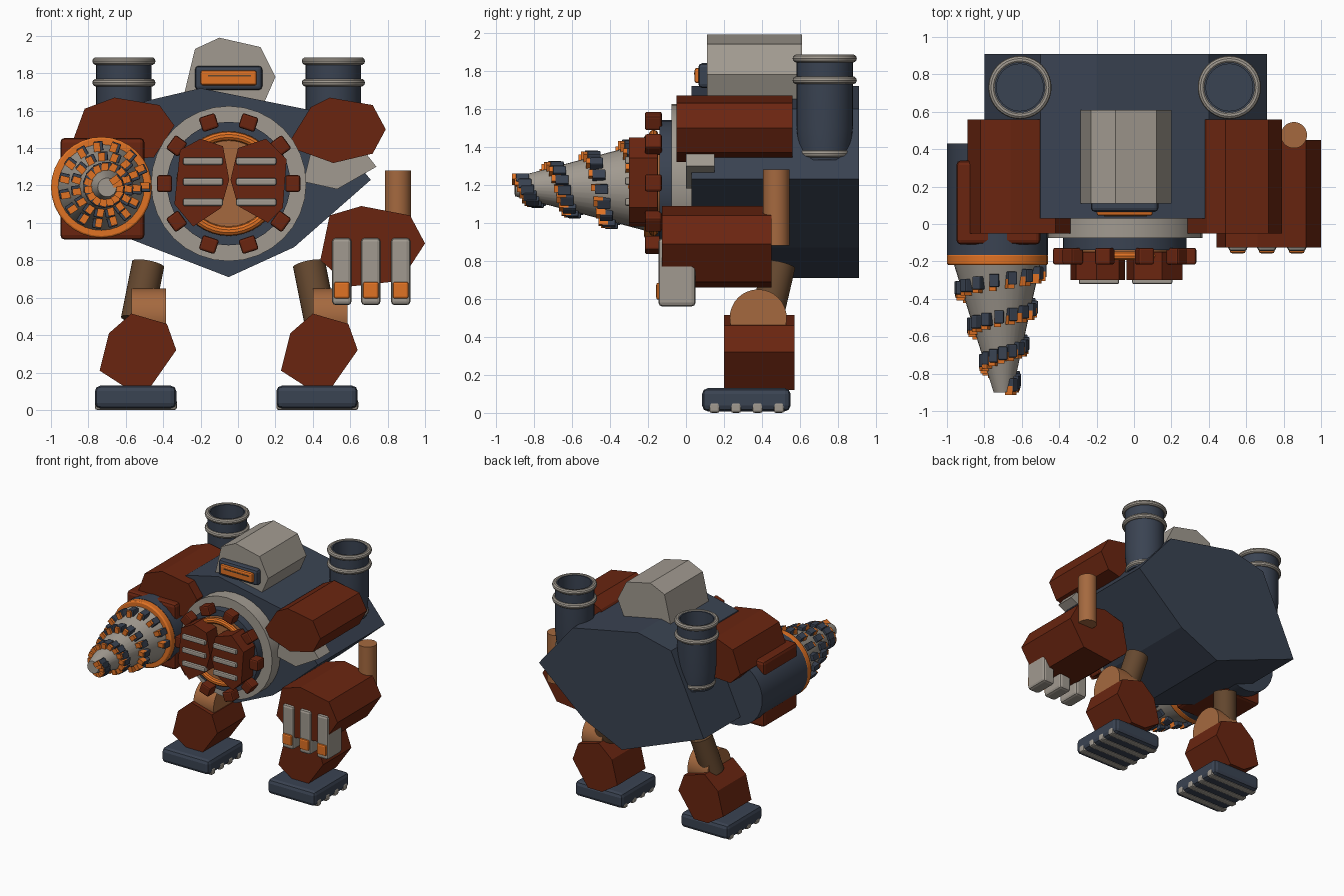
import bpy
import bmesh
import math
from mathutils import Vector, Matrix

cube = bpy.data.objects.get("Cube")
if cube:
    bpy.data.objects.remove(cube, do_unlink=True)


def material(name, hex_colour):
    srgb = [int(hex_colour[i:i + 2], 16) / 255 for i in (0, 2, 4)]
    col = [c / 12.92 if c <= 0.04 else ((c + 0.055) / 1.055) ** 2.4 for c in srgb] + [1]
    m = bpy.data.materials.new(name)
    m.use_nodes = True
    m.diffuse_color = col
    m.node_tree.nodes["Principled BSDF"].inputs["Base Color"].default_value = col
    return m


RED = material("rust red", "6A2510")
BLUE = material("slate blue", "3A4352")
GREY = material("warm grey", "A19A90")
ORANGE = material("bright orange", "E07224")
COPPER = material("copper", "A5693F")
BROWN = material("dark bronze", "65482F")


def finish(name, bm, mat, bevel=0, smooth=False):
    bmesh.ops.recalc_face_normals(bm, faces=bm.faces)
    me = bpy.data.meshes.new(name)
    bm.to_mesh(me)
    bm.free()
    me.materials.append(mat)
    ob = bpy.data.objects.new(name, me)
    bpy.context.collection.objects.link(ob)
    if bevel:
        mod = ob.modifiers.new("bevel", 'BEVEL')
        mod.width = bevel
        mod.segments = 2
    if smooth:
        bpy.ops.object.select_all(action='DESELECT')
        ob.select_set(True)
        bpy.context.view_layer.objects.active = ob
        bpy.ops.object.shade_smooth_by_angle(angle=math.radians(35))
    return ob


def prism(name, pts, y0, y1, mat, bevel=0):
    """Outline in the front plane, extruded in depth."""
    bm = bmesh.new()
    face = bm.faces.new([bm.verts.new((x, y0, z)) for x, z in pts])
    ext = bmesh.ops.extrude_face_region(bm, geom=[face])
    verts = [v for v in ext["geom"] if isinstance(v, bmesh.types.BMVert)]
    bmesh.ops.translate(bm, vec=(0, y1 - y0, 0), verts=verts)
    return finish(name, bm, mat, bevel)


def add_box(bm, matrix, size):
    bmesh.ops.create_cube(bm, size=1, matrix=matrix @ Matrix.Diagonal((*size, 1)))


def box(name, x, y, z, mat, bevel=0):
    """Box from three (low, high) ranges."""
    bm = bmesh.new()
    centre = [(a + b) / 2 for a, b in (x, y, z)]
    add_box(bm, Matrix.Translation(centre), [b - a for a, b in (x, y, z)])
    return finish(name, bm, mat, bevel)


def rod(name, p, q, r1, mat, r2=None, bevel=0):
    p, q = Vector(p), Vector(q)
    bm = bmesh.new()
    turn = (q - p).to_track_quat('Z', 'Y').to_matrix().to_4x4()
    bmesh.ops.create_cone(bm, cap_ends=True, segments=32, radius1=r1,
                          radius2=r1 if r2 is None else r2, depth=(q - p).length,
                          matrix=Matrix.Translation((p + q) / 2) @ turn)
    return finish(name, bm, mat, bevel, True)


def lathe(name, profile, centre, mat, axis='Z'):
    """Spin a closed (radius, height) profile around an axis."""
    bm = bmesh.new()
    ring = [bm.verts.new((r, 0, h)) for r, h in profile]
    edges = [bm.edges.new((ring[i - 1], ring[i])) for i in range(len(ring))]
    bmesh.ops.spin(bm, geom=ring + edges, cent=(0, 0, 0), axis=(0, 0, 1),
                   angle=math.tau, steps=40, use_duplicate=False)
    bmesh.ops.remove_doubles(bm, verts=bm.verts, dist=0.0005)
    if axis == 'Y':
        bm.transform(Matrix.Rotation(math.pi / 2, 4, 'X'))
    bm.transform(Matrix.Translation(centre))
    return finish(name, bm, mat, 0, True)


def hoop(name, centre, major, minor, mat, axis='Z'):
    prof = [(major + minor * math.cos(a * math.tau / 10),
             minor * math.sin(a * math.tau / 10)) for a in range(10)]
    return lathe(name, prof, centre, mat, axis)


# Torso and head
prism("torso", [(-.2, 1.72), (.4, 1.6), (.71, 1.23), (.3, .87), (-.05, .71),
                (-.8, 1.0), (-.5, 1.65)], .03, .91, BLUE)
prism("head", [(-.29, 1.68), (-.23, 1.93), (-.1, 1.99), (.12, 1.94), (.2, 1.78),
               (.13, 1.62)], .11, .61, GREY)
box("visor_frame", (-.23, .13), (.065, .14), (1.71, 1.84), BLUE, .02)
box("visor_lens", (-.2, .1), (.045, .09), (1.735, 1.815), ORANGE, .012)
box("visor_slot", (-.16, .07), (.041, .047), (1.782, 1.79), BROWN)

# Chest furnace
CX, CZ = -.05, 1.21


def chest(y):
    return Vector((CX, y, CZ))


rod("chest_plate", chest(.06), chest(-.075), .415, GREY)
lathe("furnace_drum", [(.33, 0), (.33, .14), (.28, .14), (.28, 0)], chest(0), BLUE, 'Y')
rod("furnace_core", chest(0), chest(-.12), .285, COPPER)
hoop("furnace_rim", chest(-.17), .255, .025, ORANGE, 'Y')
rod("furnace_hub", chest(-.1), chest(-.17), .23, COPPER)
bolts = bmesh.new()
for k in range(10):
    spin = Matrix.Rotation(k * math.tau / 10, 4, 'Y')
    add_box(bolts, Matrix.Translation(chest(-.172)) @ spin @ Matrix.Translation((.343, 0, 0)),
            (.08, .09, .09))
finish("furnace_bolts", bolts, RED, .012)
prism("right_jaw", [(-.31, 1.39), (-.2, 1.45), (-.08, 1.41), (-.047, 1.23), (-.09, 1.08),
                    (-.24, .98), (-.34, 1.1)], -.3, -.15, RED)
prism("left_jaw", [(0, 1.4), (.15, 1.45), (.26, 1.34), (.24, 1.08), (.16, 1),
                   (0, 1.09), (-.04, 1.23)], -.3, -.15, RED)
for i in range(3):
    z = 1.11 + .11 * i
    for side, x in (("right", -.295), ("left", -.01)):
        box(f"{side}_jaw_bar_{i + 1}", (x, x + .215), (-.322, -.28), (z - .02, z + .02),
            GREY, .01)

# Exhaust stacks
for side, x in (("right", -.61), ("left", .51)):
    lathe(f"{side}_stack", [(0, 1.33), (.13, 1.33), (.148, 1.5), (.148, 1.88), (.125, 1.88),
                            (.125, 1.72), (0, 1.72)], (x, .73, 0), BLUE)
    for n, z, r in (("top", 1.865, .148), ("middle", 1.75, .148), ("base", 1.365, .125)):
        hoop(f"{side}_stack_{n}_ring", (x, .73, z), r, .021, GREY)

# Shoulders
prism("right_shoulder", [(-.89, 1.42), (-.82, 1.61), (-.66, 1.67), (-.42, 1.63),
                         (-.34, 1.52), (-.45, 1.35), (-.8, 1.33)], -.05, .56, RED)
prism("left_shoulder", [(.39, 1.62), (.49, 1.67), (.72, 1.63), (.79, 1.5), (.72, 1.37),
                        (.51, 1.32), (.26, 1.41)], -.05, .56, RED)
prism("left_shoulder_bracket", [(.35, 1.22), (.53, 1.18), (.74, 1.3), (.67, 1.39),
                                (.4, 1.42)], .0, .15, GREY)

# Drill arm
DX, DZ = -.73, 1.19
rod("drill_barrel", (DX, .43, DZ), (DX, -.165, DZ), .27, BLUE)
box("drill_housing", (-.95, -.5), (-.11, .34), (.91, 1.455), RED, .025)
rod("drill_collar", (DX, -.16, DZ), (DX, -.22, DZ), .27, ORANGE, bevel=.01)
rod("drill_cone", (DX, -.2, DZ), (DX + .03, -.9, DZ), .235, GREY, .05)
teeth, tips = bmesh.new(), bmesh.new()
COUNT = 48
for i in range(COUNT):
    t = i / (COUNT - 1)
    y = -.25 - .61 * t
    radius = .225 - .175 * t
    frame = (Matrix.Translation((DX + .03 * t, y, DZ))
             @ Matrix.Rotation(-t * 3.1 * math.tau, 4, 'Y')
             @ Matrix.Translation((radius, 0, 0)))
    add_box(teeth, frame, (.075, .07, .05))
    add_box(tips, frame @ Matrix.Translation((.006, -.03, .008)), (.05, .05, .036))
finish("drill_teeth", teeth, BLUE, .006)
finish("drill_teeth_tips", tips, ORANGE)

# Fist arm
prism("fist", [(.44, .8), (.49, 1.04), (.66, 1.09), (.92, 1.04), (1, .89), (.87, .69),
               (.6, .66)], -.125, .45, RED)
rod("fist_piston", (.855, .475, .88), (.855, .475, 1.28), .07, COPPER)
for i, x in enumerate((.555, .71, .87)):
    box(f"finger_{i + 1}", (x - .052, x + .052), (-.145, .05), (.56, .92), GREY, .02)
    box(f"fingertip_{i + 1}", (x - .042, x + .042), (-.157, -.12), (.595, .685), ORANGE, .012)

# Legs: the shins repeat, the thigh pistons splay outward
for side, sign, dx in (("right", -1, 0), ("left", 1, .97)):
    prism(f"{side}_shin", [(x + dx, z) for x, z in (
        (-.74, .21), (-.69, .41), (-.57, .515), (-.38, .46), (-.33, .32), (-.47, .12),
        (-.6, .12))], .2, .57, RED)
    rod(f"{side}_knee", (-.57 + dx, .38, .5), (-.385 + dx, .38, .5), .15, COPPER)
    rod(f"{side}_thigh_piston", (-.05 + sign * .43, .49, .78), (-.05 + sign * .49, .42, .48),
        .087, BROWN)
    box(f"{side}_foot", (-.765 + dx, -.33 + dx), (.085, .55), (.008, .13), BLUE, .03)
    for k in range(4):
        y = .15 + .113 * k
        box(f"{side}_cleat_{k + 1}", (-.765 + dx, -.327 + dx), (y - .027, y + .027),
            (0, .055), GREY, .012)
